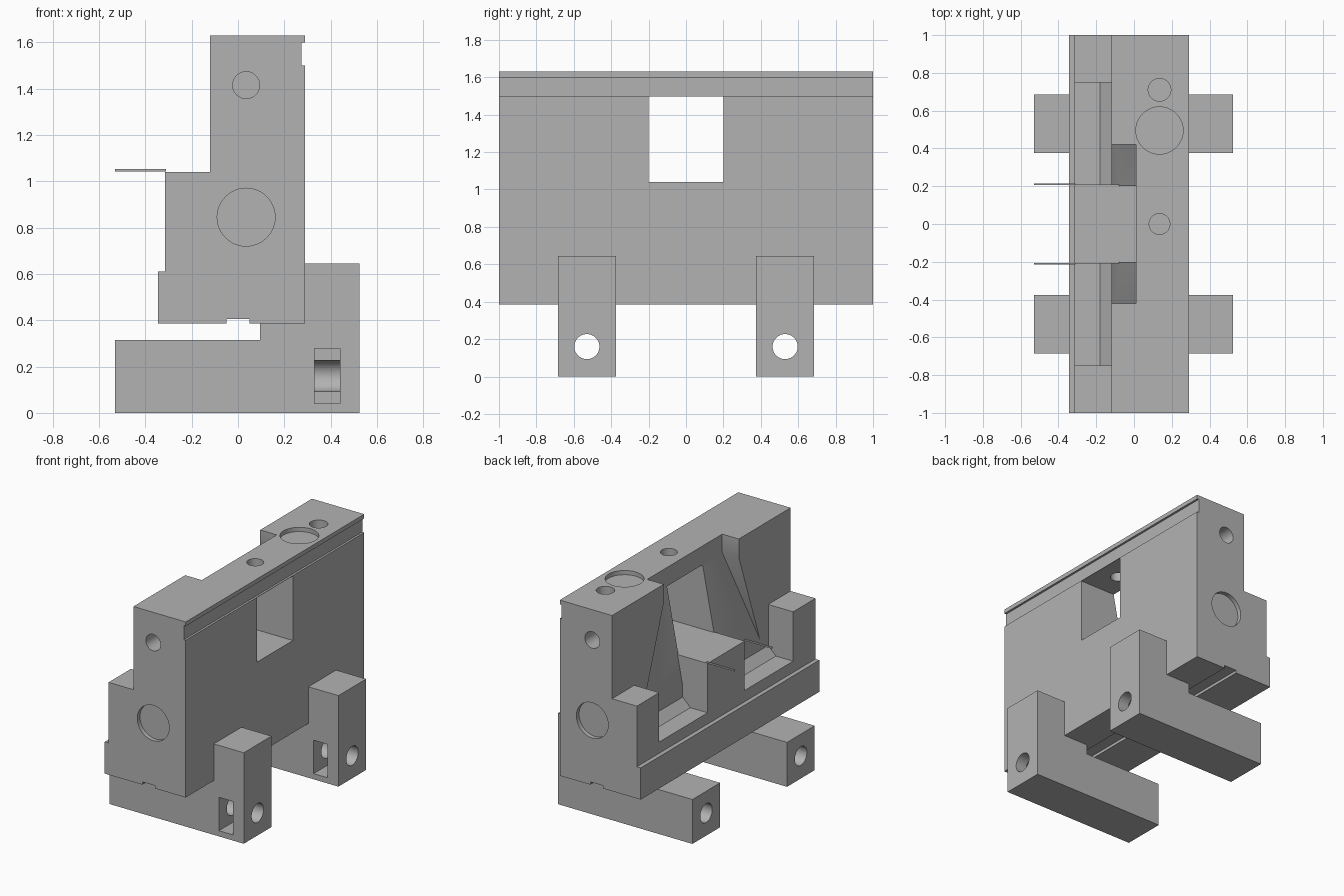
import bpy, bmesh, math
from mathutils import Matrix, Vector

if "Cube" in bpy.data.objects:
    bpy.data.objects.remove(bpy.data.objects["Cube"], do_unlink=True)

grey = bpy.data.materials.new("machined_grey")
grey.use_nodes = True
grey.diffuse_color = (0.45, 0.45, 0.45, 1)
grey.node_tree.nodes["Principled BSDF"].inputs["Base Color"].default_value = (0.45, 0.45, 0.45, 1)


def finish(name, bm):
    bmesh.ops.recalc_face_normals(bm, faces=bm.faces)
    mesh = bpy.data.meshes.new(name)
    bm.to_mesh(mesh)
    bm.free()
    mesh.materials.append(grey)
    ob = bpy.data.objects.new(name, mesh)
    bpy.context.collection.objects.link(ob)
    return ob


def loft(name, rings):
    """Solid skinned through rings with equal point counts."""
    bm = bmesh.new()
    loops = [[bm.verts.new(p) for p in ring] for ring in rings]
    n = len(loops[0])
    for a, b in zip(loops, loops[1:]):
        for i in range(n):
            j = (i + 1) % n
            bm.faces.new((a[i], a[j], b[j], b[i]))
    bm.faces.new(loops[0])
    bm.faces.new(loops[-1])
    return finish(name, bm)


def extrude_y(name, profile, y0, y1):
    return loft(name, [[(x, y, z) for x, z in profile] for y in (y0, y1)])


def box(name, x0, x1, y0, y1, z0, z1):
    return extrude_y(name, [(x0, z0), (x1, z0), (x1, z1), (x0, z1)], y0, y1)


def cylinder(name, centre, axis, radius, length):
    bm = bmesh.new()
    turn = Vector((0, 0, 1)).rotation_difference(Vector(axis)).to_matrix().to_4x4()
    bmesh.ops.create_cone(bm, cap_ends=True, segments=48, radius1=radius, radius2=radius,
                          depth=length, matrix=Matrix.Translation(centre) @ turn)
    return finish(name, bm)


def cut(ob, cutters):
    """Subtract every cutter, then discard the cutters."""
    for c in cutters:
        c.hide_render = True
        mod = ob.modifiers.new("cut", "BOOLEAN")
        mod.operation = "DIFFERENCE"
        mod.solver = "EXACT"
        mod.object = c
    dg = bpy.context.evaluated_depsgraph_get()
    mesh = bpy.data.meshes.new_from_object(ob.evaluated_get(dg))
    ob.modifiers.clear()
    ob.data = mesh
    for c in cutters:
        bpy.data.objects.remove(c, do_unlink=True)
    bpy.ops.object.select_all(action="DESELECT")
    ob.select_set(True)
    bpy.context.view_layer.objects.active = ob
    bpy.ops.object.shade_smooth_by_angle(angle=math.radians(20))


# Main wall with stepped ledge, bottom keyway and side groove
wall = extrude_y("main_wall", [
    (-0.345, 0.385), (-0.05, 0.385), (-0.05, 0.405), (0.05, 0.405), (0.05, 0.385),
    (0.29, 0.385), (0.29, 1.5), (0.275, 1.5), (0.275, 1.6), (0.29, 1.6), (0.29, 1.63),
    (-0.12, 1.63), (-0.12, 0.75), (-0.18, 0.69), (-0.315, 0.69), (-0.315, 0.61),
    (-0.345, 0.61)], -1, 1)


def pocket_ring(back, half, z):
    return [(-0.25, -half, z), (back, -half, z), (back, half, z), (-0.25, half, z)]


# Flared pocket with a sloped back, and the window through the wall
cutters = [
    loft("pocket_cutter", [pocket_ring(0.01, 0.42, 1.7), pocket_ring(0.01, 0.42, 1.5),
                           pocket_ring(-0.12, 0.656, 0.83)]),
    box("window_cutter", -0.3, 0.4, -0.2, 0.2, 1.04, 1.497),
]
# Bores in the top: y, radius, depth
for y, r, depth in ((0.71, 0.06, 0.25), (0.495, 0.125, 0.03), (0, 0.055, 0.2)):
    cutters.append(cylinder("top_bore_cutter", (0.135, y, 1.63), (0, 0, 1), r, depth * 2))
# Bores in both ends: z, radius, depth
for side in (-1, 1):
    for z, r, depth in ((1.415, 0.058, 0.2), (0.845, 0.125, 0.03)):
        cutters.append(cylinder("end_bore_cutter", (0.035, side, z), (0, 1, 0), r, depth * 2))
cut(wall, cutters)

# Blocks standing on the ledge
box("centre_block", -0.315, 0.01, -0.208, 0.208, 0.65, 1.04)
for side, label in ((-1, "front"), (1, "back")):
    low, high = sorted((side * 0.75, side))
    box(label + "_end_block", -0.315, -0.12, low, high, 0.69, 1.04)
    # Thin strip sticking out from the centre block
    y = side * 0.21
    box(label + "_thin_strip", -0.53, -0.31, y - 0.004, y + 0.004, 1.043, 1.054)

# L-shaped feet with a long bore and a side slot
foot_profile = [(-0.53, 0), (0.525, 0), (0.525, 0.645), (0.29, 0.645), (0.29, 0.385),
                (0.095, 0.385), (0.095, 0.315), (-0.53, 0.315)]
for side, label in ((-1, "front"), (1, "back")):
    y = side * 0.53
    foot = extrude_y(label + "_foot", foot_profile, y - 0.155, y + 0.155)
    cut(foot, [
        cylinder("foot_bore_cutter", (0, y, 0.16), (1, 0, 0), 0.067, 1.4),
        box("foot_slot_cutter", 0.33, 0.44, y - 0.2, y, 0.04, 0.277),
    ])
